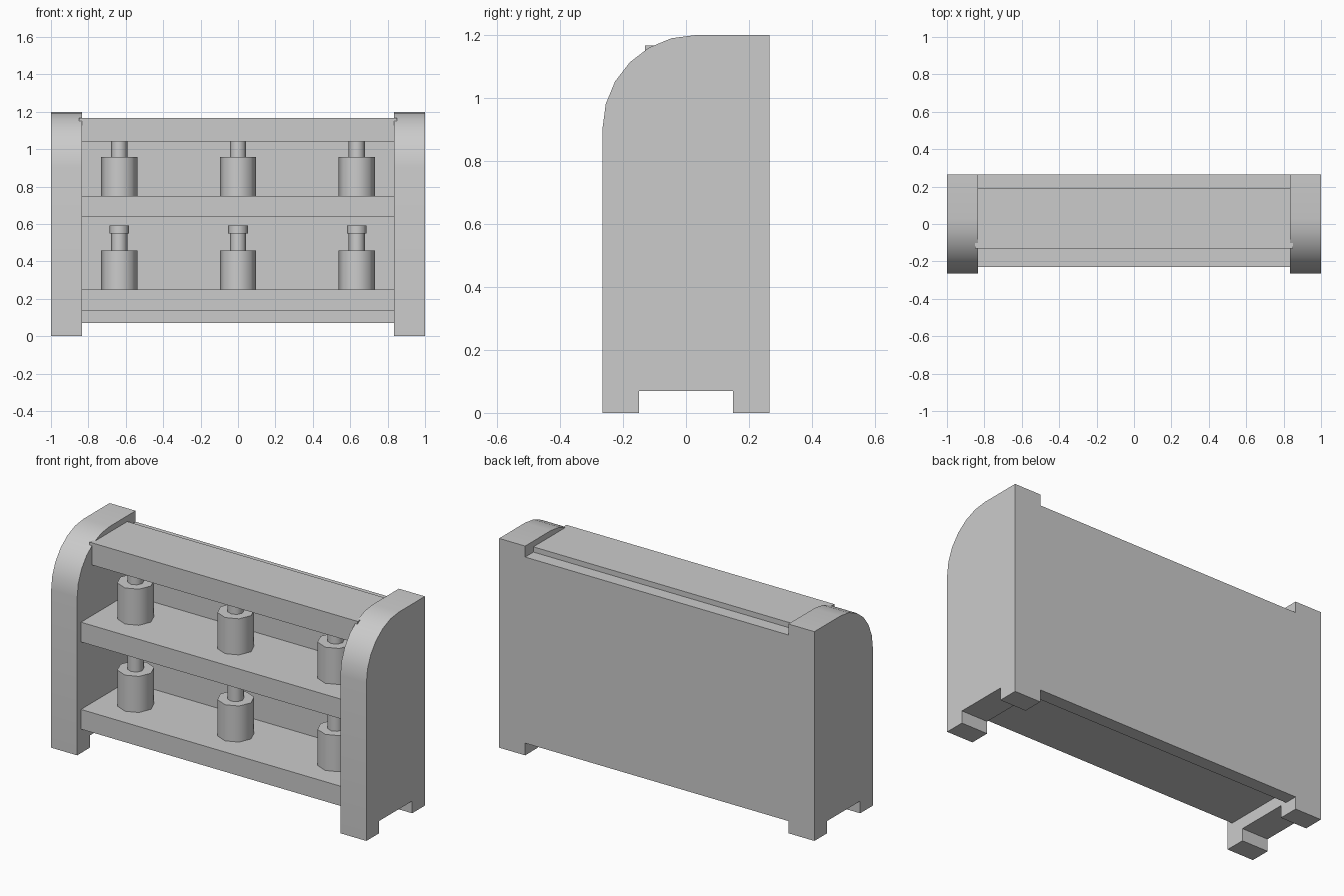
import bpy
import bmesh
from math import cos, sin, pi, radians

cube = bpy.data.objects.get("Cube")
if cube:
    bpy.data.objects.remove(cube)

# One plain grey for everything
grey = bpy.data.materials.new("light_grey")
grey.use_nodes = True
grey.diffuse_color = (0.6, 0.6, 0.6, 1)
grey.node_tree.nodes["Principled BSDF"].inputs["Base Color"].default_value = (0.6, 0.6, 0.6, 1)


def finish(name, bm, smooth=True):
    bmesh.ops.recalc_face_normals(bm, faces=bm.faces)
    mesh = bpy.data.meshes.new(name)
    bm.to_mesh(mesh)
    bm.free()
    mesh.materials.append(grey)
    obj = bpy.data.objects.new(name, mesh)
    bpy.context.collection.objects.link(obj)
    if smooth:
        bpy.ops.object.select_all(action="DESELECT")
        obj.select_set(True)
        bpy.context.view_layer.objects.active = obj
        bpy.ops.object.shade_smooth_by_angle(angle=radians(50))
    return obj


def box(name, half_width, y0, y1, z0, z1):
    bm = bmesh.new()
    bmesh.ops.create_cube(bm, size=1)
    for v in bm.verts:
        v.co.x *= 2 * half_width
        v.co.y = y1 if v.co.y > 0 else y0
        v.co.z = z1 if v.co.z > 0 else z0
    return finish(name, bm, smooth=False)


def side_panel(name, x0, x1):
    # Rounded front top corner, notch between two feet
    radius, front, top = 0.295, -0.265, 1.2
    profile = [(0.265, top), (0.265, 0), (0.15, 0), (0.15, 0.07),
               (-0.15, 0.07), (-0.15, 0), (front, 0)]
    for i in range(7):
        a = pi - i * pi / 12
        profile.append((front + radius + radius * cos(a), top - radius + radius * sin(a)))
    bm = bmesh.new()
    face = bm.faces.new([bm.verts.new((x0, y, z)) for y, z in profile])
    grown = bmesh.ops.extrude_face_region(bm, geom=[face])["geom"]
    verts = [g for g in grown if isinstance(g, bmesh.types.BMVert)]
    bmesh.ops.translate(bm, verts=verts, vec=(x1 - x0, 0, 0))
    return finish(name, bm)


def bottle(name, x, z):
    # Stacked body, neck and cap
    bm = bmesh.new()
    for radius, low, high in [(0.097, 0, 0.207), (0.043, 0.2, 0.31), (0.053, 0.3, 0.343)]:
        made = bmesh.ops.create_cone(bm, cap_ends=True, segments=8, radius1=radius,
                                     radius2=radius, depth=high - low)
        bmesh.ops.translate(bm, verts=made["verts"], vec=(x, -0.02, z + (low + high) / 2))
    return finish(name, bm)


# Carcass
side_panel("left_side", 0.835, 1)
side_panel("right_side", -1, -0.835)
box("back_panel", 0.84, 0.19, 0.265, 0.07, 1.137)
box("top_shelf", 0.85, -0.13, 0.19, 1.04, 1.167)

# Shelves with a row of bottles each
for level, z in (("lower", 0.25), ("middle", 0.75)):
    box(level + "_shelf", 0.84, -0.23, 0.195, z - 0.113, z)
    for place, x in (("right", -0.635), ("centre", 0), ("left", 0.635)):
        bottle(f"{level}_{place}_bottle", x, z)
